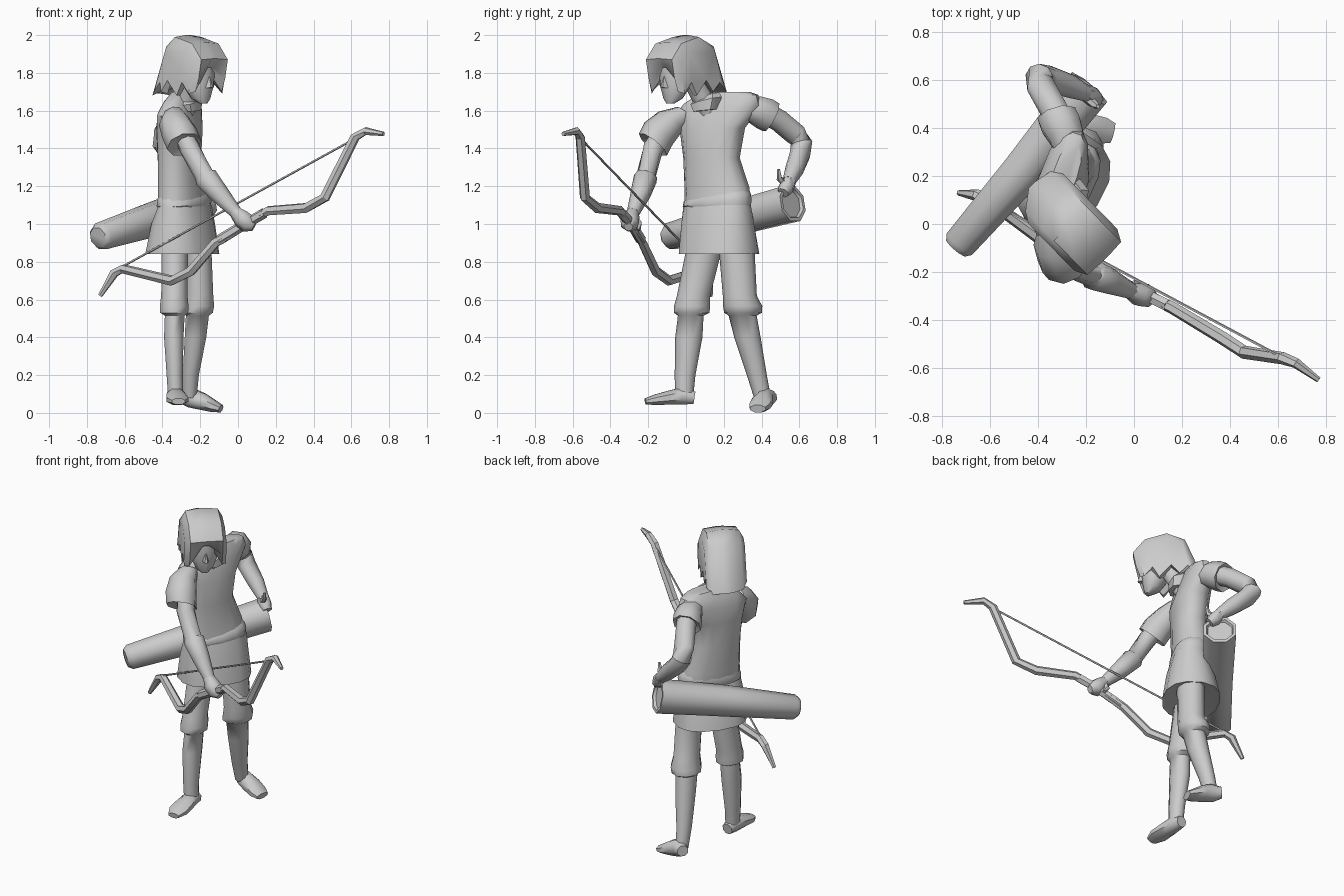
import bpy, bmesh, math
from mathutils import Vector as V

grey = bpy.data.materials.new("plain_grey")
grey.diffuse_color = (0.6, 0.6, 0.6, 1)


def finish(name, bm, angle=40):
    bmesh.ops.recalc_face_normals(bm, faces=bm.faces)
    me = bpy.data.meshes.new(name)
    bm.to_mesh(me)
    bm.free()
    me.materials.append(grey)
    ob = bpy.data.objects.new(name, me)
    bpy.context.collection.objects.link(ob)
    bpy.ops.object.select_all(action='DESELECT')
    ob.select_set(True)
    bpy.context.view_layer.objects.active = ob
    bpy.ops.object.shade_smooth_by_angle(angle=math.radians(angle))
    return ob


def skin(name, loops, angle=40):
    """Bridge equal-length point loops and cap both ends."""
    bm = bmesh.new()
    rows = [[bm.verts.new(p) for p in lp] for lp in loops]
    n = len(rows[0])
    for a, b in zip(rows, rows[1:]):
        for i in range(n):
            j = (i + 1) % n
            bm.faces.new((a[i], a[j], b[j], b[i]))
    bm.faces.new(rows[0])
    bm.faces.new(rows[-1])
    return finish(name, bm, angle)


def tube(name, rings, sides=8, axis=None, angle=50, ref=(0, 0, 1)):
    """Rings (x, y, z, side radius, other radius) swept along their centres."""
    c = [V(r[:3]) for r in rings]
    loops = []
    for i, r in enumerate(rings):
        t = V(axis) if axis else c[min(i + 1, len(c) - 1)] - c[max(i - 1, 0)]
        t.normalize()
        u = t.cross(V(ref)).normalized()
        w = u.cross(t)
        loops.append([c[i] + u * r[3] * math.cos(k) + w * r[-1] * math.sin(k)
                      for k in (math.tau * (s + .5) / sides for s in range(sides))])
    return skin(name, loops, angle)


def stack(name, rings, sides=14, power=0.85):
    """Level rings (x, y, z, depth, half width, tilt, yaw in degrees)."""
    def f(v):
        return math.copysign(abs(v) ** power, v)
    loops = []
    for x, y, z, d, w, tilt, yaw in rings:
        s, c = math.sin(math.radians(yaw)), math.cos(math.radians(yaw))
        loop = []
        for k in (math.tau * i / sides for i in range(sides)):
            p, q = d * f(math.cos(k)), w * f(math.sin(k))
            loop.append((x + p * c + q * s, y - p * s + q * c, z + tilt * q))
        loops.append(loop)
    return skin(name, loops)


# Tunic body, waist roll and flared skirt, turned towards the bow side
stack("tunic", [(-.285, .165, 1.08, .105, .19, 0, 30), (-.295, .165, 1.18, .105, .182, .05, 27),
                (-.31, .135, 1.35, .1, .155, 0, 25), (-.31, .14, 1.5, .106, .178, .05, 22),
                (-.31, .17, 1.6, .09, .24, .12, 18), (-.30, .185, 1.66, .07, .205, .12, 18),
                (-.285, .21, 1.7, .05, .13, 0, 18)])
stack("waist_roll", [(-.285, .165, 1.09, .108, .192, 0, 30), (-.285, .165, 1.11, .113, .197, .1, 30),
                     (-.29, .165, 1.14, .106, .192, .12, 30), (-.30, .165, 1.17, .09, .17, .12, 30)])
stack("skirt", [(-.28, .165, 1.1, .103, .195, 0, 31), (-.29, .168, 1.0, .14, .207, 0, 32),
                (-.295, .175, .84, .172, .222, 0, 34), (-.295, .175, .845, .15, .2, 0, 34)])

# Legs with rolled knee cuffs
tube("right_leg", [(-.325, .10, .98, .07, .08), (-.335, .09, .84, .074, .094),
                   (-.337, .04, .62, .073, .088), (-.338, .032, .565, .08, .096),
                   (-.338, .03, .53, .078, .094), (-.335, .025, .515, .055, .068),
                   (-.34, .015, .4, .054, .072), (-.335, -.005, .2, .045, .055),
                   (-.33, -.01, .08, .042, .048)], 10, ref=(0, 1, 0), axis=(0, 0, 1))
tube("left_leg", [(-.22, .25, .98, .07, .08), (-.21, .27, .84, .074, .094),
                  (-.205, .285, .62, .078, .09), (-.21, .30, .565, .088, .104),
                  (-.215, .302, .53, .086, .1), (-.215, .30, .515, .064, .074),
                  (-.225, .325, .4, .06, .07), (-.25, .375, .2, .045, .053),
                  (-.255, .405, .08, .038, .045)], 10, ref=(0, 1, 0), axis=(0, 0, 1))

# Feet, swept from heel to toe
tube("right_foot", [(-.33, .045, .08, .035, .035), (-.33, -.02, .09, .05, .05),
                    (-.325, -.09, .08, .058, .04), (-.32, -.16, .07, .062, .03),
                    (-.315, -.215, .06, .038, .018)], 8)
tube("left_foot", [(-.295, .455, .083, .035, .035), (-.25, .42, .08, .048, .055),
                   (-.19, .405, .06, .06, .048), (-.13, .39, .035, .06, .034),
                   (-.09, .38, .022, .045, .022)], 8)

# Arms, with a flared forearm cuff at the elbow
tube("right_arm", [(-.31, -.09, 1.52, .055), (-.255, -.175, 1.40, .055),
                   (-.18, -.21, 1.26, .052), (-.17, -.213, 1.245, .064),
                   (-.10, -.24, 1.16, .054), (-.01, -.28, 1.06, .034)], 9)
tube("left_arm", [(-.29, .40, 1.6, .06), (-.34, .49, 1.55, .06),
                  (-.39, .58, 1.475, .06), (-.395, .61, 1.425, .06),
                  (-.36, .605, 1.37, .056), (-.27, .575, 1.29, .05),
                  (-.20, .545, 1.225, .035)], 9)

# Short flared sleeves
tube("right_sleeve", [(-.345, -.01, 1.585, .055), (-.34, -.08, 1.545, .082),
                      (-.31, -.145, 1.48, .095), (-.285, -.175, 1.42, .094),
                      (-.285, -.165, 1.435, .06)], 8, axis=(.25, -.6, -.75))
tube("left_sleeve", [(-.27, .30, 1.62, .06), (-.28, .36, 1.61, .078),
                     (-.305, .415, 1.585, .09), (-.32, .45, 1.565, .088),
                     (-.315, .44, 1.57, .06)], 8, axis=(-.25, .85, -.45))

# Hands with thumbs
tube("right_hand", [(-.015, -.28, 1.065, .034), (.02, -.295, 1.03, .05),
                    (.055, -.30, 1.0, .05), (.085, -.305, .985, .025)], 7)
tube("right_thumb", [(.0, -.28, 1.05, .018), (.0, -.25, 1.0, .018), (.02, -.25, .97, .01)], 5)
tube("left_hand", [(-.205, .55, 1.23, .036), (-.175, .53, 1.19, .042),
                   (-.15, .515, 1.165, .03)], 7)
tube("left_thumb", [(-.2, .53, 1.21, .02), (-.16, .495, 1.24, .016), (-.15, .49, 1.29, .008)], 5)

# Neck and collar
tube("neck", [(-.285, .12, 1.60, .06), (-.26, .08, 1.68, .055), (-.23, .03, 1.78, .055)], 8)
stack("collar", [(-.265, .11, 1.6, .07, .07, .1, 30), (-.27, .11, 1.65, .075, .09, .25, 30),
                 (-.28, .12, 1.68, .055, .065, .25, 30)], 8)

# Head frame: s runs forward, r sideways
FWD, SIDE, CENTRE = V((.7, -.714, 0)), V((.714, .7, 0)), V((-.25, -.015, 0))


def head(s, r, z):
    return CENTRE + FWD * s + SIDE * r + V((0, 0, z))


def oval(s, z, depth, width, n=10):
    return [head(s + depth * math.cos(math.tau * i / n),
                 width * math.sin(math.tau * i / n), z) for i in range(n)]


# Face and nose
skin("face", [oval(.095, 1.637, .02, .022), oval(.075, 1.665, .05, .055),
              oval(.06, 1.72, .075, .08), oval(.055, 1.79, .088, .09),
              oval(.045, 1.88, .09, .09)])
skin("nose", [[head(.125, -.02, 1.72), head(.125, .02, 1.72), head(.135, 0, 1.8)],
              [head(.16, -.008, 1.722), head(.16, .008, 1.722), head(.14, 0, 1.795)]])

# Hair: profiles with jagged side strands, lofted across the head
middle = [(.185, 1.875), (.12, 1.96), (-.02, 2.0), (-.13, 1.95), (-.25, 1.69), (-.21, 1.70),
          (-.16, 1.73), (-.09, 1.78), (.0, 1.81), (.05, 1.82), (.10, 1.82), (.15, 1.83)]
sides = [(.18, 1.87), (.11, 1.955), (-.02, 1.99), (-.13, 1.94), (-.235, 1.68), (-.17, 1.74),
         (-.12, 1.69), (-.05, 1.75), (.02, 1.68), (.07, 1.745), (.135, 1.70), (.16, 1.77)]
outer = [(.13, 1.85), (.075, 1.91), (-.02, 1.94), (-.115, 1.91), (-.19, 1.71), (-.15, 1.75),
         (-.10, 1.70), (-.05, 1.76), (.02, 1.68), (.06, 1.75), (.11, 1.69), (.13, 1.77)]
layers = [(-.125, outer), (-.098, sides), (-.02, middle), (.02, middle), (.098, sides), (.125, outer)]
skin("hair", [[head(s + (.045 if r < -.05 and s < -.1 else 0), r, z) for s, z in prof]
              for r, prof in layers], 45)

# Quiver slung behind the hip, with a shallow recess at the wide end
tube("quiver", [(-.742, -.10, .93, .055), (-.725, -.08, .935, .075), (-.46, .225, 1.02, .093),
                (-.19, .565, 1.11, .104), (-.19, .565, 1.11, .085), (-.2, .553, 1.107, .078)],
     8, axis=(.56, .66, .18), angle=55)

# Recurved bow with flattened limbs, grip wrap and string
bow = [(-.73, .13, .62, .012), (-.655, .12, .74, .025), (-.61, .10, .763, .025),
       (-.35, -.09, .70, .028), (-.25, -.16, .75, .028), (-.12, -.23, .90, .026),
       (.04, -.29, 1.0, .022), (.16, -.35, 1.07, .026), (.36, -.47, 1.085, .028),
       (.46, -.535, 1.14, .028), (.62, -.56, 1.46, .026), (.675, -.58, 1.492, .022),
       (.77, -.65, 1.477, .012)]
tube("bow", bow, 6, angle=30, ref=(.45, .85, .2))
tube("bow_grip", [(-.10, -.238, .915, .028), (.04, -.29, 1.0, .027), (.14, -.34, 1.058, .028)], 6)
tube("bow_string", [(-.63, .11, .765, .006), (.615, -.555, 1.45, .006)], 5)
